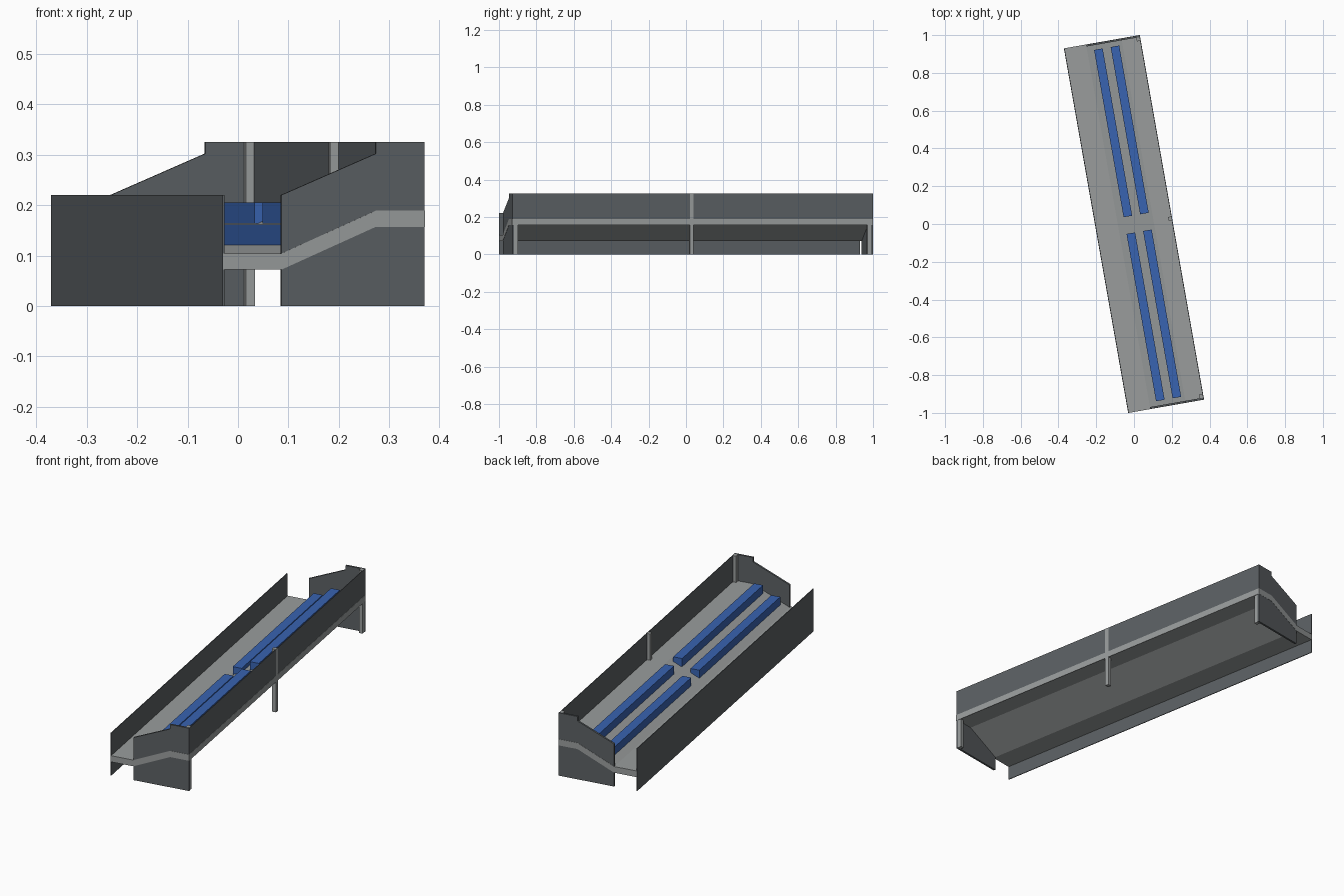
import bpy
import math
from mathutils import Matrix

cube = bpy.data.objects.get("Cube")
if cube:
    bpy.data.objects.remove(cube, do_unlink=True)

TURN = Matrix.Rotation(math.radians(10), 4, "Z")
HALF_W, HALF_L = 0.203, 0.979
KNEE_LOW, KNEE_HIGH = -0.085, 0.105   # where the floor starts and stops rising
LOW, HIGH, SLAB = 0.072, 0.157, 0.032


def material(name, colour):
    mat = bpy.data.materials.new(name)
    mat.use_nodes = True
    mat.diffuse_color = (*colour, 1)
    mat.node_tree.nodes["Principled BSDF"].inputs["Base Color"].default_value = (*colour, 1)
    return mat


CONCRETE = material("light grey", (0.32, 0.335, 0.335))
PANEL = material("dark grey", (0.105, 0.117, 0.125))
BLUE = material("seat blue", (0.04, 0.125, 0.44))


def extrude(name, profile, y0, y1, mat):
    """Sweep an x-z profile from y0 to y1 and turn it into place."""
    n = len(profile)
    verts = [(x, y, z) for y in (y0, y1) for x, z in profile]
    faces = [tuple(range(n)), tuple(reversed(range(n, 2 * n)))]
    faces += [(i, i + n, (i + 1) % n + n, (i + 1) % n) for i in range(n)]
    mesh = bpy.data.meshes.new(name)
    mesh.from_pydata(verts, [], faces)
    mesh.materials.append(mat)
    obj = bpy.data.objects.new(name, mesh)
    obj.matrix_world = TURN
    bpy.context.collection.objects.link(obj)
    return obj


def box(name, x0, x1, y0, y1, z0, z1, mat):
    return extrude(name, [(x0, z0), (x1, z0), (x1, z1), (x0, z1)], y0, y1, mat)


# Sloped floor slab, a hair proud of the panels so its edge shows
under = [(-HALF_W, LOW), (KNEE_LOW, LOW), (KNEE_HIGH, HIGH), (HALF_W + 0.001, HIGH)]
floor = under + [(x, z + SLAB) for x, z in reversed(under)]
extrude("floor_slab", floor, -HALF_L - 0.001, HALF_L + 0.001, CONCRETE)

# Long walls
T = 0.003
box("low_side_wall", -HALF_W - 0.001, -HALF_W + T, -HALF_L, HALF_L, 0, 0.22, PANEL)
box("high_side_wall", HALF_W - T, HALF_W, -HALF_L, HALF_L, HIGH, 0.325, PANEL)

# End panels with a sloped, stepped top
end = [(KNEE_LOW, 0), (HALF_W, 0), (HALF_W, 0.325), (KNEE_HIGH, 0.325),
       (KNEE_HIGH, 0.302), (KNEE_LOW, 0.22)]
THICK = 0.01
extrude("front_end_panel", end, -HALF_L, -HALF_L + THICK, PANEL)
extrude("back_end_panel", end, HALF_L - THICK, HALF_L, PANEL)

# Posts along the high side
inset = HALF_L - THICK - 0.01
for name, y in (("front", -inset), ("middle", -0.005), ("back", inset)):
    proud = 0.001 if name == "middle" else -0.001
    box(name + "_post", HALF_W - 0.02, HALF_W + proud, y - 0.01, y + 0.01, 0, 0.325, CONCRETE)

# Two rows of benches, split by a central aisle
for row, x, z in (("lower", -0.048, 0.12), ("upper", 0.041, 0.163)):
    for side, y0, y1 in (("front", -0.944, -0.045), ("back", 0.045, 0.944)):
        box(f"{row}_{side}_bench", x, x + 0.046, y0, y1, z, z + 0.042, BLUE)
